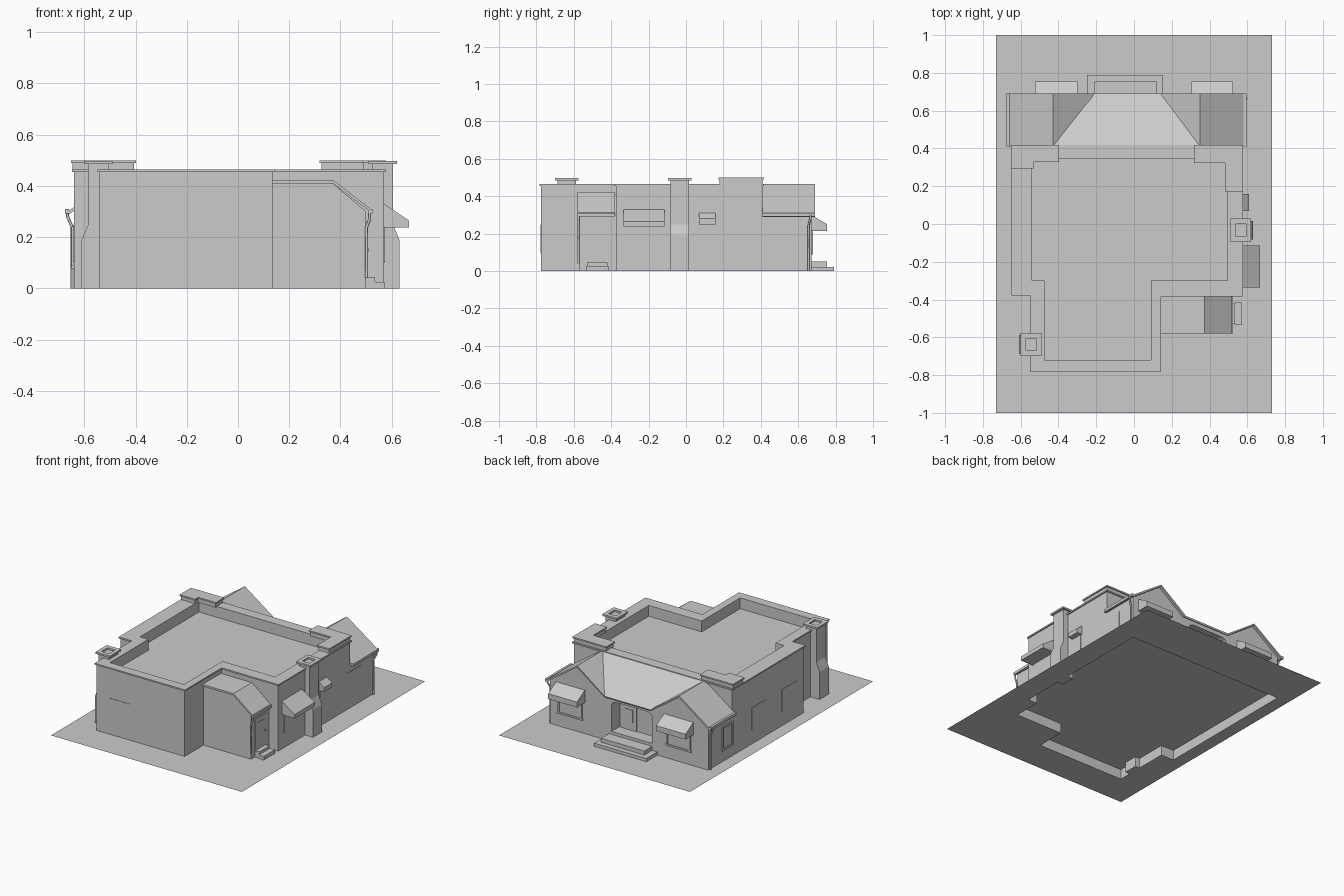
import bpy, bmesh
from mathutils import Vector

if "Cube" in bpy.data.objects:
    bpy.data.objects.remove(bpy.data.objects["Cube"])


def mat(name, v):
    m = bpy.data.materials.new(name)
    m.diffuse_color = (v, v, v, 1)
    m.use_nodes = True
    m.node_tree.nodes["Principled BSDF"].inputs["Base Color"].default_value = m.diffuse_color
    return m


GLASS = mat("pale_glass", 0.9)


def finish(name, bm, material=None, recalc=True):
    if recalc:
        bmesh.ops.recalc_face_normals(bm, faces=bm.faces[:])
    me = bpy.data.meshes.new(name)
    bm.to_mesh(me)
    bm.free()
    if material:
        me.materials.append(material)
    ob = bpy.data.objects.new(name, me)
    bpy.context.collection.objects.link(ob)
    return ob


def place(axis, p, a):
    return {'x': (a, p[0], p[1]), 'y': (p[0], a, p[1]), 'z': (p[0], p[1], a)}[axis]


def prism(name, pts, axis, a, b, material=None):
    """Extrude a 2D outline along one axis."""
    bm = bmesh.new()
    lo = [bm.verts.new(place(axis, p, a)) for p in pts]
    hi = [bm.verts.new(place(axis, p, b)) for p in pts]
    bm.faces.new(lo)
    bm.faces.new(hi)
    for i in range(len(pts)):
        j = (i + 1) % len(pts)
        bm.faces.new((lo[i], lo[j], hi[j], hi[i]))
    return finish(name, bm, material)


def rect(x0, x1, y0, y1):
    return [(x0, y0), (x1, y0), (x1, y1), (x0, y1)]


def box(name, x0, x1, y0, y1, z0, z1, material=None):
    return prism(name, rect(x0, x1, y0, y1), 'z', z0, z1, material)


def wall(name, loop, z0, z1):
    """Single sheet of walls; an anticlockwise outline faces outward."""
    bm = bmesh.new()
    lo = [bm.verts.new((x, y, z0)) for x, y in loop]
    hi = [bm.verts.new((x, y, z1)) for x, y in loop]
    for i in range(len(loop)):
        j = (i + 1) % len(loop)
        bm.faces.new((lo[i], lo[j], hi[j], hi[i]))
    return finish(name, bm, recalc=False)


def flat(name, loop, z):
    bm = bmesh.new()
    bm.faces.new([bm.verts.new((x, y, z)) for x, y in loop])
    return finish(name, bm, recalc=False)


def ring(name, outer, inner, z0, z1):
    bm = bmesh.new()
    loops = [[bm.verts.new((x, y, z)) for x, y in l]
             for l, z in ((outer, z0), (outer, z1), (inner, z1), (inner, z0))]
    n = len(outer)
    for k in range(4):
        a, b = loops[k], loops[(k + 1) % 4]
        for i in range(n):
            j = (i + 1) % n
            bm.faces.new((a[i], a[j], b[j], b[i]))
    return finish(name, bm)


def offset(loop, d):
    out, n = [], len(loop)
    for i in range(n):
        p, q, r = (Vector(loop[k % n]) for k in (i - 1, i, i + 1))
        e, f = (q - p).normalized(), (r - q).normalized()
        out.append(tuple(q + d * Vector((e.y + f.y, -e.x - f.x))))
    return out


FLOOR, DECK, TOP = 0.07, 0.39, 0.455
main = [(-.64, -.37), (-.54, -.37), (-.54, -.775), (.135, -.775),
        (.135, -.375), (.57, -.375), (.57, .41), (-.64, .41)]
inner = [(-.54, -.30), (-.475, -.30), (-.475, -.72), (.09, -.72),
         (.09, -.30), (.495, -.30), (.495, .345), (-.54, .345)]
foot = main[:4] + [(.135, -.57), (.5, -.57), (.5, -.375), (.57, -.375), (.57, .67), (-.64, .67)]

# Ground sheet with an opening under the building
bm = bmesh.new()
for loop in (rect(-.73, .73, -1, 1), foot):
    vs = [bm.verts.new((x, y, 0)) for x, y in loop]
    for i in range(len(vs)):
        bm.edges.new((vs[i - 1], vs[i]))
bmesh.ops.triangle_fill(bm, edges=bm.edges[:], use_beauty=True, use_dissolve=False, normal=(0, 0, 1))
finish("ground", bm)

# Foundation, floor, main walls, roof deck and parapet
wall("foundation", foot, 0, FLOOR)
flat("floor", foot[::-1], FLOOR)
wall("main_walls", main, FLOOR, TOP)
wall("parapet_inside", inner[::-1], DECK, TOP)
flat("roof_deck", inner, DECK)
ring("parapet_cap", offset(main, .008), inner, TOP, .465)

# Raised parapet corners
corners = [[(-.645, .30), (-.54, .30), (-.54, .335), (-.405, .335), (-.405, .41), (-.645, .41)],
           [(.325, .33), (.49, .33), (.49, .18), (.57, .18), (.57, .41), (.325, .41)]]
for i, c in enumerate(corners):
    prism(f"raised_parapet_{i}", c, 'z', .46, .49)
    prism(f"raised_cap_{i}", offset(c, .007), 'z', .49, .50)

# Twin-gabled back wing with an arched porch opening
prism("back_wing", [(-.64, FLOOR), (-.21, FLOOR), (-.21, .25), (-.20, .27), (-.175, .28),
                    (.065, .28), (.09, .27), (.10, .25), (.10, FLOOR), (.57, FLOOR),
                    (.57, .305), (.35, .455), (.14, .31), (-.205, .31), (-.43, .455),
                    (-.64, .31)], 'y', .41, .67)
box("porch_back_wall", -.22, .11, .55, .58, FLOOR, .29)
box("entry_door", -.03, .085, .58, .586, FLOOR, .24)
box("entry_door_glass", -.005, .06, .586, .589, .125, .21, GLASS)
box("lower_step", -.25, .15, .67, .79, 0, .022)
box("upper_step", -.21, .12, .67, .755, .022, .05)

# Back wing roof: outer slopes, valley triangles and central slope
R, E = .465, .31
v = [(-.665, .41, .30), (-.665, .69, .30), (-.43, .69, R), (-.43, .41, R), (-.21, .69, E),
     (.14, .69, E), (.35, .41, R), (.35, .69, R), (.59, .69, .30), (.59, .41, .30)]
me = bpy.data.meshes.new("gable_roof")
me.from_pydata(v, [], [(0, 3, 2, 1), (3, 4, 2), (3, 6, 5, 4), (6, 7, 5), (6, 9, 8, 7)])
bm = bmesh.new()
bm.from_mesh(me)
for f in bm.faces:
    if f.normal.z < 0:
        f.normal_flip()
roof = finish("gable_roof", bm, recalc=False)
so = roof.modifiers.new("thickness", 'SOLIDIFY')
so.thickness, so.offset = .012, -1

# Side porch with bent roof, door and steps
prism("side_porch", [(.135, FLOOR), (.5, FLOOR), (.5, .30), (.37, .41), (.135, .41)], 'y', -.57, -.375)
prism("side_porch_roof", [(.135, .41), (.37, .41), (.515, .30), (.515, .312), (.372, .423), (.135, .423)],
      'y', -.58, -.38)
box("side_door", .5, .504, -.53, -.415, .045, .26)
box("side_door_glass", .504, .507, -.515, -.435, .13, .23, GLASS)
box("side_door_knob", .504, .512, -.428, -.42, .145, .155)
box("side_step_upper", .5, .535, -.53, -.42, 0, .045)
box("side_step_lower", .535, .572, -.535, -.415, 0, .026)

# Chimneys with flared base and open cap
for side, cx, cy in ((1, .565, -.033), (-1, -.545, -.638)):
    prof = [(-.04, 0), (.065, 0), (.065, .19), (.04, .25), (.04, .485), (-.04, .485)]
    prism("chimney_stack", [(cx + side * d, z) for d, z in prof], 'y', cy - .05, cy + .05)
    ring("chimney_cap", rect(cx - .055, cx + .055, cy - .062, cy + .062),
         rect(cx - .028, cx + .028, cy - .033, cy + .033), .485, .497)

# Windows: (name, axis, wall position, outward sign, from, to, low, high)
for name, ax, w, s, a, b, z0, z1 in (
        ("front_window", 'y', -.775, -1, -.44, -.29, .095, .25),
        ("right_window_a", 'x', .57, 1, -.31, -.14, .10, .25),
        ("right_window_b", 'x', .57, 1, .075, .15, .115, .25),
        ("right_window_c", 'x', .57, 1, .38, .535, .10, .25),
        ("left_window_a", 'x', -.64, -1, .04, .20, .10, .25),
        ("left_window_b", 'x', -.64, -1, -.29, -.13, .10, .25),
        ("left_window_c", 'x', -.64, -1, .42, .51, .09, .23),
        ("back_window_a", 'y', .67, 1, -.495, -.335, .10, .25),
        ("back_window_b", 'y', .67, 1, .335, .495, .10, .25)):
    prism(name, rect(a, b, z0, z1), ax, w, w + s * .003, GLASS)
    if name.startswith("back") or name == "left_window_c":
        for t0, t1, h0, h1 in ((a - .012, a, z0, z1), (b, b + .012, z0, z1),
                               (a - .012, b + .012, z1, z1 + .012), (a - .018, b + .018, z0 - .012, z0)):
            prism(name + "_frame", rect(t0, t1, h0, h1), ax, w, w + s * .009)

# Sloping awnings with a short valance
for name, wallpos, ax, a, b, d, z0, z1, z2 in (
        ("right_awning_large", .57, 'y', -.335, -.115, .098, .33, .265, .237),
        ("right_awning_small", .57, 'y', .07, .158, .04, .31, .28, .25),
        ("back_awning_left", .67, 'x', -.525, -.30, .085, .30, .25, .213),
        ("back_awning_right", .67, 'x', .305, .525, .085, .30, .25, .213)):
    prism(name, [(wallpos, z0), (wallpos + d, z1), (wallpos + d, z2), (wallpos, z2)], ax, a, b)

# Gutters and downspouts
for name, x, y0, y1 in (("left", -.667, .41, .69), ("right", .588, .41, .69), ("porch", .516, -.58, -.38)):
    box(name + "_gutter", x - .008, x + .008, y0, y1, .292, .31)
for name, pts in (
        ("left_downspout", [(-.665, .655, .30), (-.665, .655, .28), (-.648, .655, .24), (-.648, .655, 0)]),
        ("right_downspout", [(.595, .665, .30), (.595, .665, .28), (.577, .655, .24), (.577, .655, 0)]),
        ("porch_downspout", [(.514, -.575, .30), (.514, -.575, .27), (.502, -.575, .24), (.502, -.575, .04)])):
    cu = bpy.data.curves.new(name, 'CURVE')
    cu.dimensions = '3D'
    cu.bevel_depth, cu.bevel_resolution, cu.use_fill_caps = .006, 1, True
    sp = cu.splines.new('POLY')
    sp.points.add(len(pts) - 1)
    for p, c in zip(sp.points, pts):
        p.co = (*c, 1)
    bpy.context.collection.objects.link(bpy.data.objects.new(name, cu))
